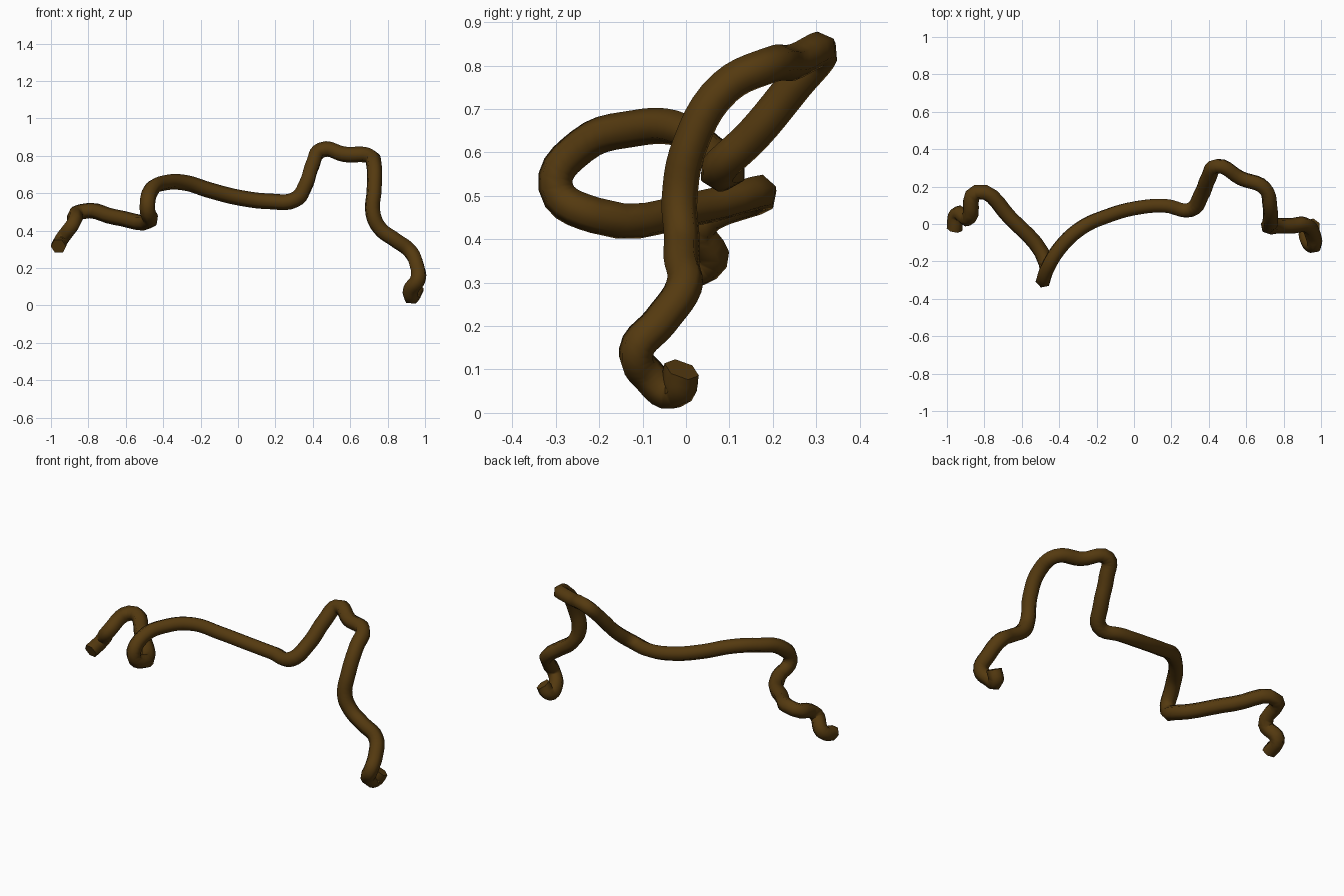
import bpy

cube = bpy.data.objects.get("Cube")
if cube:
    bpy.data.objects.remove(cube, do_unlink=True)

# Bark colour
bark = bpy.data.materials.new("dark_brown_bark")
bark.use_nodes = True
colour = (0.09, 0.042, 0.005, 1)
bark.diffuse_color = colour
bsdf = bark.node_tree.nodes["Principled BSDF"]
bsdf.inputs["Base Color"].default_value = colour
bsdf.inputs["Roughness"].default_value = 0.9

# Centre line of the vine, from its right tip to its curled left tip
path = [
    (-.96, -.03, .315), (-.945, .055, .35), (-.885, .03, .43),
    (-.84, .17, .5), (-.66, .03, .472), (-.47, -.21, .455),
    (-.485, -.3, .52), (-.465, -.24, .615), (-.39, -.12, .655),
    (-.28, -.02, .655), (-.15, .04, .615), (.01, .085, .575),
    (.17, .097, .556), (.3, .075, .563), (.36, .155, .64),
    (.40, .25, .755), (.445, .31, .83), (.57, .245, .807),
    (.7, .19, .8), (.727, .09, .75), (.728, .01, .62),
    (.722, -.015, .49), (.76, -.01, .41), (.84, -.01, .35),
    (.92, -.005, .29), (.957, -.06, .21), (.962, -.115, .14),
    (.925, -.085, .085), (.93, -.03, .047), (.96, -.01, .1),
]

# Six-sided tube swept along the centre line
curve = bpy.data.curves.new("vine", "CURVE")
curve.dimensions = "3D"
curve.twist_mode = "MINIMUM"
curve.resolution_u = 5
curve.bevel_depth = 0.042
curve.bevel_resolution = 1
curve.use_fill_caps = True
spline = curve.splines.new("BEZIER")
spline.bezier_points.add(len(path) - 1)
for point, co in zip(spline.bezier_points, path):
    point.co = co
    point.handle_left_type = point.handle_right_type = "AUTO"
curve.materials.append(bark)

vine = bpy.data.objects.new("vine", curve)
bpy.context.collection.objects.link(vine)
bpy.ops.object.select_all(action="DESELECT")
vine.select_set(True)
bpy.context.view_layer.objects.active = vine
bpy.ops.object.convert(target="MESH")
bpy.ops.object.shade_smooth_by_angle(angle=1.15)
